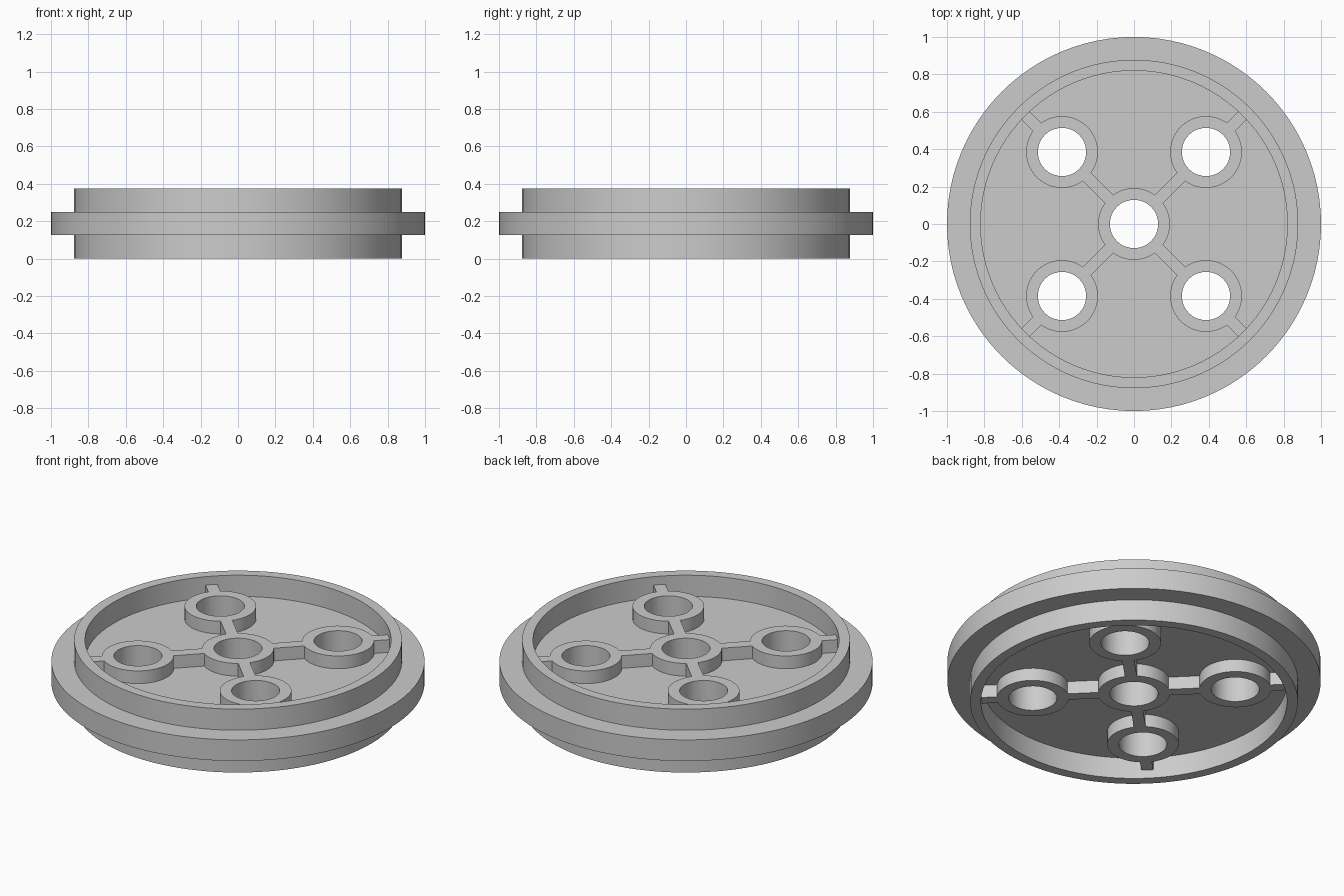
import bpy, bmesh, math
from mathutils import Matrix

if "Cube" in bpy.data.objects:
    bpy.data.objects.remove(bpy.data.objects["Cube"])

WEB_LOW, WEB_HIGH = 0.125, 0.25
HUB_LOW, HUB_HIGH = 0.05, 0.325
HUBS = [(0, 0)] + [(x, y) for x in (-0.385, 0.385) for y in (-0.385, 0.385)]


def make_object(name, bm):
    bmesh.ops.recalc_face_normals(bm, faces=bm.faces)
    mesh = bpy.data.meshes.new(name)
    bm.to_mesh(mesh)
    bm.free()
    obj = bpy.data.objects.new(name, mesh)
    bpy.context.collection.objects.link(obj)
    return obj


def lathe(name, profile, segments=96):
    """Turn an (r, z) profile round z and cap both ends."""
    bm = bmesh.new()
    rings = []
    for r, z in profile:
        rings.append([bm.verts.new((r * math.cos(2 * math.pi * i / segments),
                                    r * math.sin(2 * math.pi * i / segments), z))
                      for i in range(segments)])
    for a, b in zip(rings, rings[1:]):
        for i in range(segments):
            j = (i + 1) % segments
            bm.faces.new((a[i], a[j], b[j], b[i]))
    bm.faces.new(rings[0][::-1])
    bm.faces.new(rings[-1])
    return make_object(name, bm)


def cylinder(name, x, y, radius, low, high):
    bm = bmesh.new()
    bmesh.ops.create_cone(bm, cap_ends=True, segments=48, radius1=radius,
                          radius2=radius, depth=high - low,
                          matrix=Matrix.Translation((x, y, (low + high) / 2)))
    return make_object(name, bm)


def rib(name, angle):
    bm = bmesh.new()
    bmesh.ops.create_cube(bm, size=1, matrix=(
        Matrix.Translation((0, 0, (HUB_LOW + HUB_HIGH) / 2))
        @ Matrix.Rotation(angle, 4, 'Z')
        @ Matrix.Diagonal((1.7, 0.064, HUB_HIGH - HUB_LOW, 1))))
    return make_object(name, bm)


def combine(target, tool, operation):
    mod = target.modifiers.new(operation.lower(), 'BOOLEAN')
    mod.operation = operation
    mod.solver = 'EXACT'
    mod.object = tool
    bpy.context.view_layer.objects.active = target
    bpy.ops.object.modifier_apply(modifier=mod.name)
    bpy.data.objects.remove(tool)


# Rim, flange and central web as one turned body
wheel = lathe("wheel", [
    (0.82, WEB_LOW), (0.82, 0), (0.878, 0), (0.878, WEB_LOW), (1, WEB_LOW),
    (1, WEB_HIGH), (0.878, WEB_HIGH), (0.878, 0.375), (0.82, 0.375),
    (0.82, WEB_HIGH)])

# Diagonal ribs with a raised hub round every hole
spider = rib("rib", math.pi / 4)
combine(spider, rib("cross_rib", -math.pi / 4), 'UNION')
for x, y in HUBS:
    combine(spider, cylinder("hub", x, y, 0.192, HUB_LOW, HUB_HIGH), 'UNION')
combine(wheel, spider, 'UNION')

# Through holes
for x, y in HUBS:
    combine(wheel, cylinder("hole", x, y, 0.129, -0.1, 0.5), 'DIFFERENCE')

bpy.ops.object.select_all(action='DESELECT')
wheel.select_set(True)
bpy.context.view_layer.objects.active = wheel
bpy.ops.object.shade_smooth_by_angle(angle=math.radians(30))
